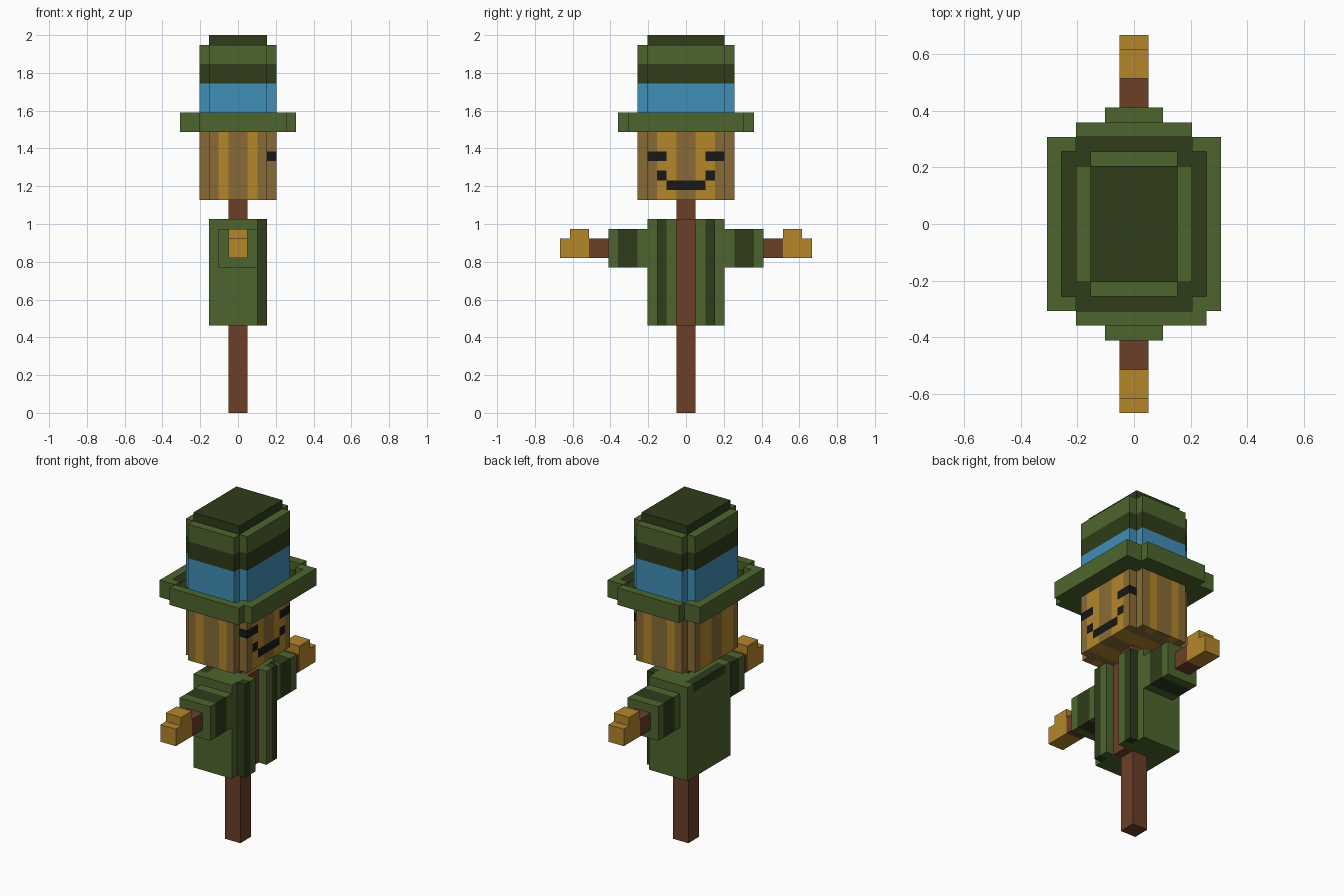
import bpy, bmesh
from mathutils import Vector

if "Cube" in bpy.data.objects:
    bpy.data.objects.remove(bpy.data.objects["Cube"])

U = 2 / 39  # one voxel


def material(name, hexcode):
    lin = [(int(hexcode[i:i + 2], 16) / 255) ** 2.2 for i in (0, 2, 4)]
    m = bpy.data.materials.new(name)
    m.diffuse_color = (*lin, 1)
    m.use_nodes = True
    m.node_tree.nodes["Principled BSDF"].inputs["Base Color"].default_value = m.diffuse_color
    return m


MATS = {n: material(n, h) for n, h in dict(
    green="4F6532", dark="323E20", blue="428EB6", brown="6B412C",
    gold="B2852E", tan="876B38", black="1E1E1E").items()}


def rect(x0, x1, y0, y1):
    return [(x0, y0), (x1, y0), (x1, y1), (x0, y1)]


def notched(a, b):
    """Rectangle of half sizes a, b with one voxel cut from each corner."""
    c, d = a - 1, b - 1
    return [(-c, -b), (c, -b), (c, -d), (a, -d), (a, d), (c, d),
            (c, b), (-c, b), (-c, d), (-a, d), (-a, -d), (-c, -d)]


def in_notched(p, a, b):
    x, y = abs(p.x), abs(p.y)
    return (x < a - 1 and y < b) or (x < a and y < b - 1)


def slab(name, outline, z0, z1, paint, cuts=((), (), ()), sink=None):
    """Extrude a plan outline, split it on planes, sink a top area, paint faces."""
    bm = bmesh.new()
    base = bm.faces.new([bm.verts.new((x, y, z0)) for x, y in outline])
    top = bmesh.ops.extrude_face_region(bm, geom=[base], use_keep_orig=True)
    for v in top["geom"]:
        if isinstance(v, bmesh.types.BMVert):
            v.co.z = z1
    for axis, places in enumerate(cuts):
        for p in places:
            n = Vector((0, 0, 0))
            n[axis] = 1
            bmesh.ops.bisect_plane(bm, geom=bm.verts[:] + bm.edges[:] + bm.faces[:],
                                   dist=1e-4, plane_co=n * p, plane_no=n)
    if sink:
        area = [f for f in bm.faces if all(v.co.z > z1 - 0.01 for v in f.verts)
                and sink(f.calc_center_median())]
        new = bmesh.ops.extrude_face_region(bm, geom=area)["geom"]
        for v in new:
            if isinstance(v, bmesh.types.BMVert):
                v.co.z -= 1
        bmesh.ops.delete(bm, geom=[f for f in area if f.is_valid], context="FACES")
    bmesh.ops.recalc_face_normals(bm, faces=bm.faces[:])
    bm.normal_update()
    me = bpy.data.meshes.new(name)
    slots = []
    for f in bm.faces:
        # sample just under the surface, as if it were a coloured voxel
        p = f.calc_center_bounds() - f.normal * 0.25
        colour = paint(p) if callable(paint) else paint
        if colour not in slots:
            slots.append(colour)
            me.materials.append(MATS[colour])
        f.material_index = slots.index(colour)
    bmesh.ops.scale(bm, vec=(U, U, U), verts=bm.verts[:])
    bm.to_mesh(me)
    bm.free()
    ob = bpy.data.objects.new(name, me)
    bpy.context.collection.objects.link(ob)


# Post and neck
slab("post", rect(-1, 1, -1, 1), 0, 9, "brown")
slab("neck", rect(-1, 1, -1, 1), 20, 22, "brown")


# Open coat with two lapels and the post showing between them
def coat_paint(p):
    y = abs(p.y)
    if 1 < p.x < 2 and y < 1:
        return "brown"
    if (p.x > 2 and y > 2) or (p.x < -2 and y < 3 and p.z > 19):
        return "dark"
    return "green"


coat = [(-3, -4), (2, -4), (2, -3), (3, -3), (3, -1), (2, -1),
        (2, 1), (3, 1), (3, 3), (2, 3), (2, 4), (-3, 4)]
slab("coat", coat, 9, 20, coat_paint, ((-2, 1, 2), (-3, -2, -1, 1, 2, 3), (19,)))

# Arms: striped sleeve, wrist and stepped hand on both sides
for side, s in (("left", -1), ("right", 1)):
    def span(w, a, b):
        return rect(-w, w, *sorted((s * a, s * b)))
    slab(side + "_sleeve", span(2, 4, 8), 15, 19,
         lambda p: "dark" if 5 < abs(p.y) < 7 else "green", ((), (5 * s, 7 * s), ()))
    slab(side + "_wrist", span(1, 8, 10), 16, 18, "brown")
    slab(side + "_hand", span(1, 10, 13), 16, 18, "gold")
    slab(side + "_knuckles", span(1, 10, 12), 18, 19, "gold")


# Head with striped sides and a face on the +x side
def head_paint(p):
    x, y = abs(p.x), abs(p.y)
    if p.x > 3:
        eye = 2 < y < 4 and 26 < p.z < 27
        smile = (2 < y < 3 and 24 < p.z < 25) or (y < 2 and 23 < p.z < 24)
        if eye or smile:
            return "black"
    if y > 4:
        return "gold" if 1 < x < 2 else "tan"
    return "gold" if 1 < y < 3 else "tan"


slab("head", notched(4, 5), 22, 29, head_paint,
     ((-3, -2, -1, 1, 2, 3), (-4, -3, -2, -1, 1, 2, 3, 4), (23, 24, 25, 26, 27)))

# Hat: brim with a sunken dark channel, banded crown and cap
brim = [(-6, -6), (-4, -6), (-4, -7), (5, -7), (5, -6), (6, -6),
        (6, 6), (4, 6), (4, 7), (-4, 7), (-4, 6), (-6, 6)]
slab("hat_brim", brim, 29, 31,
     lambda p: "dark" if in_notched(p, 5, 6) and p.z > 29.5 else "green",
     ((-5, -4, 4, 5), (-6, -5, 5, 6), ()), sink=lambda p: in_notched(p, 5, 6))
slab("hat_crown", notched(4, 5), 30, 38,
     lambda p: "blue" if p.z < 34 else "dark" if p.z < 36 else "green",
     ((), (), (34, 36)))
slab("hat_cap", rect(-3, 3, -4, 4), 38, 39, "dark")
